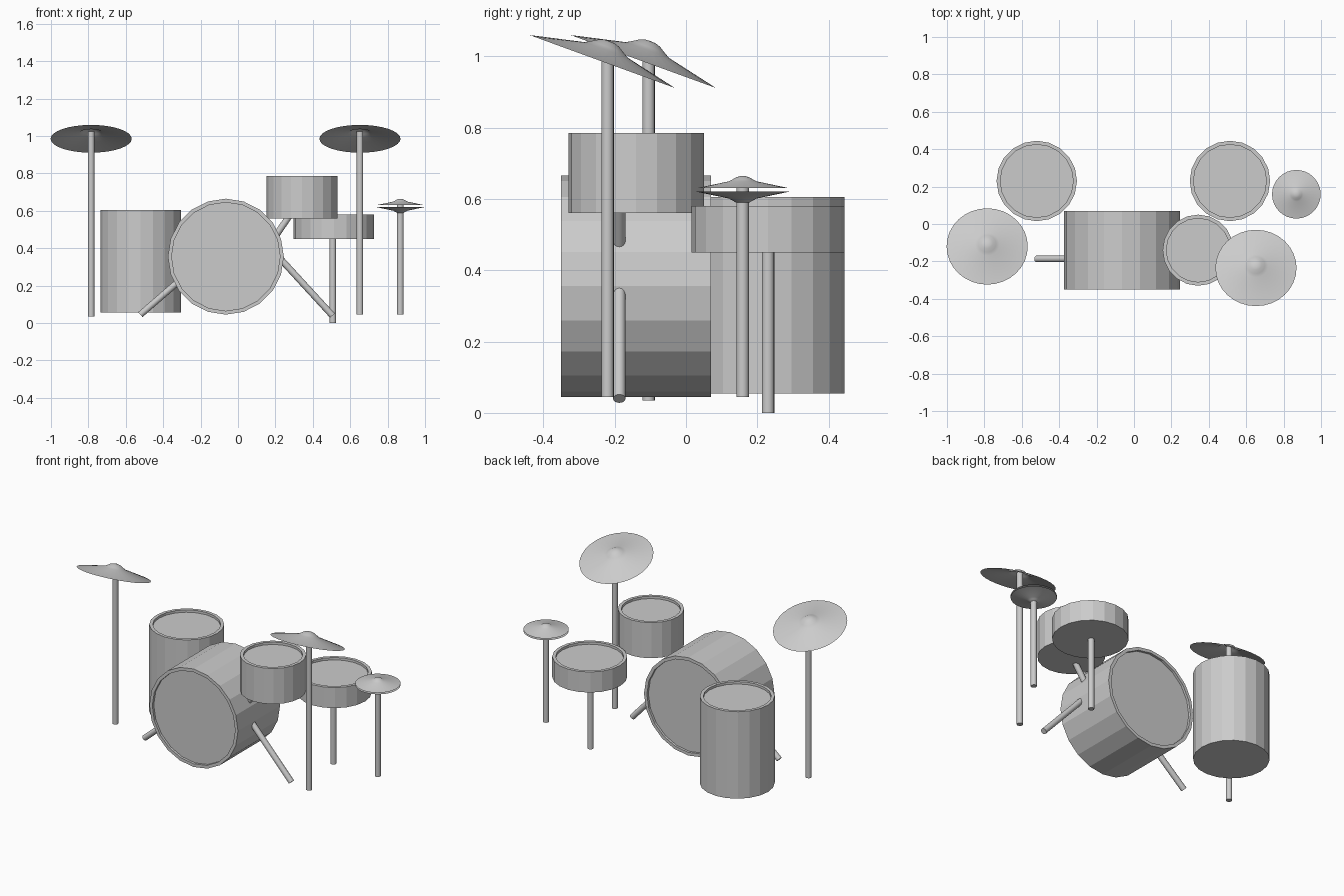
import bpy, bmesh
from math import cos, sin, pi, radians
from mathutils import Vector, Matrix

cube = bpy.data.objects.get("Cube")
if cube:
    bpy.data.objects.remove(cube)

grey = bpy.data.materials.new("plain_grey")
grey.use_nodes = True
COLOUR = (0.6, 0.6, 0.6, 1)
grey.diffuse_color = COLOUR
grey.node_tree.nodes["Principled BSDF"].inputs["Base Color"].default_value = COLOUR


def lathe(name, profile, sides, matrix, smooth=False):
    """Spin (radius, height) points around z, then place with the matrix."""
    bm = bmesh.new()
    rings = []
    for r, z in profile:
        if r == 0:
            rings.append([bm.verts.new((0, 0, z))] * sides)
        else:
            rings.append([bm.verts.new((r * cos(2 * pi * i / sides), r * sin(2 * pi * i / sides), z))
                          for i in range(sides)])
    for low, high in zip(rings, rings[1:]):
        for i in range(sides):
            j = (i + 1) % sides
            corners = list(dict.fromkeys((low[i], low[j], high[j], high[i])))
            bm.faces.new(corners)
    bmesh.ops.transform(bm, matrix=matrix, verts=bm.verts)
    bmesh.ops.recalc_face_normals(bm, faces=bm.faces)
    mesh = bpy.data.meshes.new(name)
    bm.to_mesh(mesh)
    bm.free()
    mesh.materials.append(grey)
    obj = bpy.data.objects.new(name, mesh)
    bpy.context.collection.objects.link(obj)
    if smooth:
        bpy.ops.object.select_all(action='DESELECT')
        obj.select_set(True)
        bpy.context.view_layer.objects.active = obj
        bpy.ops.object.shade_smooth_by_angle(angle=radians(35))


def drum(name, radius, length, matrix, both_heads=False):
    """Faceted shell with a raised rim around each recessed head."""
    inner, dip = radius - 0.02, 0.015
    bottom = [(0, dip), (inner, dip), (inner, 0)] if both_heads else [(0, 0)]
    top = [(inner, length), (inner, length - dip), (0, length - dip)]
    lathe(name, bottom + [(radius, 0), (radius, length)] + top, 20, matrix)


def rod(name, start, end, radius=0.0175):
    start, end = Vector(start), Vector(end)
    line = end - start
    turn = line.to_track_quat('Z', 'Y').to_matrix().to_4x4()
    profile = [(0, 0), (radius, 0), (radius, line.length), (0, line.length)]
    lathe(name, profile, 16, Matrix.Translation(start) @ turn, smooth=True)


def cymbal(name, radius, height, matrix):
    """Thin hollow cone with a rounded bell in the middle."""
    steps = [(1, 0), (0.3, 0.56), (0.22, 0.72), (0.14, 0.9), (0.07, 0.98), (0, 1)]
    outer = [(radius * r, height * h) for r, h in steps]
    inner = [(r * 0.99, h - 0.003) for r, h in reversed(outer[1:])]
    lathe(name, inner + outer, 32, matrix, smooth=True)


at = Matrix.Translation

# Drums
drum("bass_drum", 0.31, 0.42, at((-0.065, 0.07, 0.355)) @ Matrix.Rotation(pi / 2, 4, 'X'), True)
drum("floor_tom", 0.215, 0.55, at((-0.52, 0.23, 0.055)))
drum("snare_drum", 0.215, 0.13, at((0.513, 0.23, 0.45)))
drum("rack_tom", 0.19, 0.225, at((0.343, -0.14, 0.56)))

# Bass drum legs, tom arm and snare stand
rod("left_bass_leg", (0.17, -0.187, 0.405), (0.505, -0.187, 0.04))
rod("right_bass_leg", (-0.28, -0.187, 0.255), (-0.522, -0.187, 0.045))
rod("tom_arm", (0.17, -0.187, 0.42), (0.29, -0.187, 0.595))
rod("snare_stand", (0.507, 0.23, 0), (0.507, 0.23, 0.46))

# Tilted crash cymbals on straight stands
for side, x, y, foot in (("right", -0.785, -0.12, 0.035), ("left", 0.652, -0.235, 0.045)):
    rod(side + "_cymbal_stand", (x, y + 0.015, foot), (x, y + 0.015, 1.025))
    cymbal(side + "_cymbal", 0.217, 0.061, at((x, y, 0.985)) @ Matrix.Rotation(radians(-20), 4, 'X'))

# Paired cymbals facing each other
rod("hi_hat_stand", (0.868, 0.159, 0.045), (0.868, 0.159, 0.64))
cymbal("hi_hat_top", 0.13, 0.034, at((0.868, 0.159, 0.63)))
cymbal("hi_hat_bottom", 0.13, 0.034, at((0.868, 0.159, 0.62)) @ Matrix.Rotation(pi, 4, 'X'))
